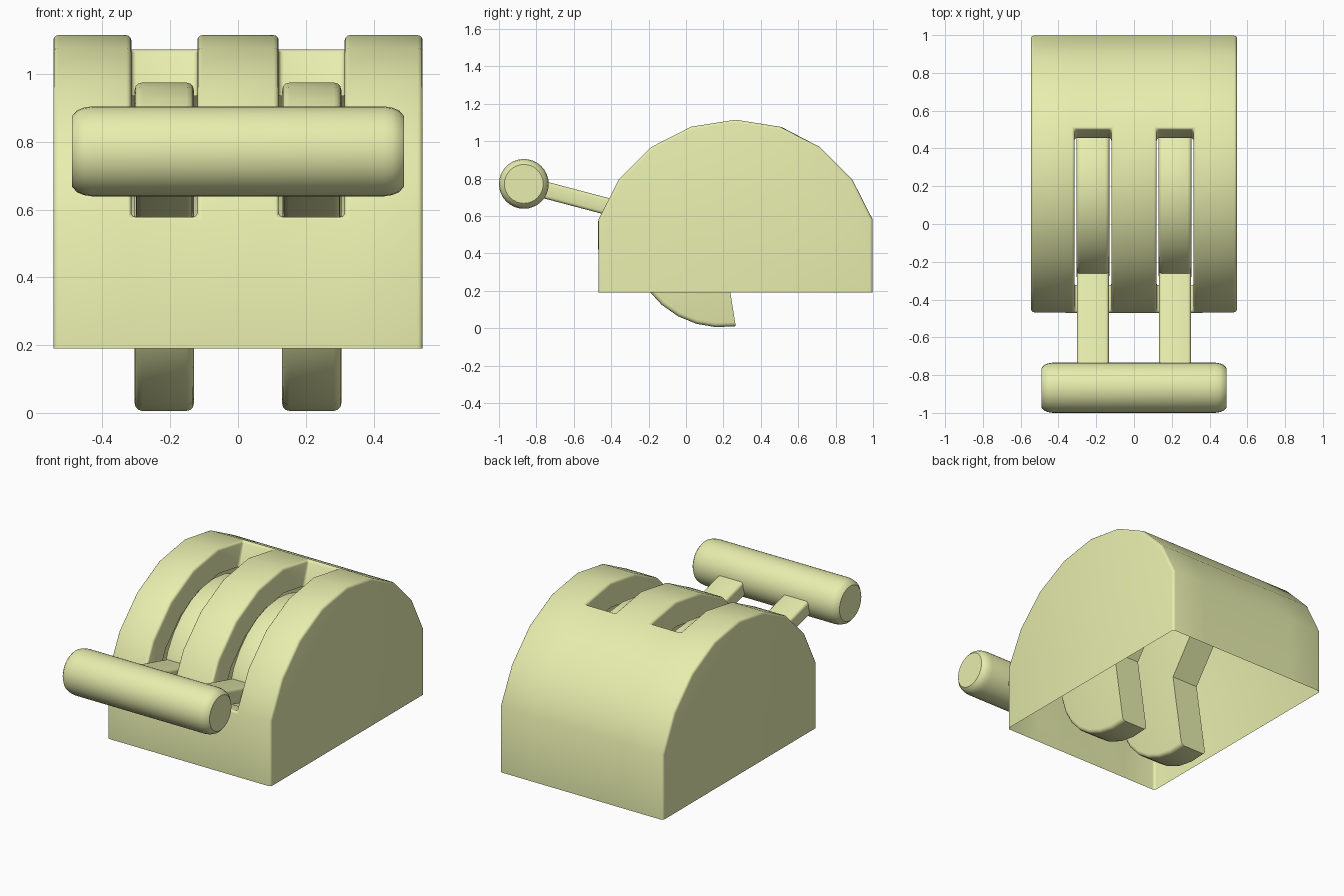
import bpy, bmesh
from math import sin, cos, radians
from mathutils import Matrix, Vector

if "Cube" in bpy.data.objects:
    bpy.data.objects.remove(bpy.data.objects["Cube"])

mat = bpy.data.materials.new("pale_yellow")
mat.diffuse_color = (0.80, 0.85, 0.42, 1)
mat.use_nodes = True
mat.node_tree.nodes["Principled BSDF"].inputs["Base Color"].default_value = mat.diffuse_color


def finish(name, bm, bevel=0.0, segments=3):
    bmesh.ops.recalc_face_normals(bm, faces=bm.faces[:])
    me = bpy.data.meshes.new(name)
    bm.to_mesh(me)
    bm.free()
    ob = bpy.data.objects.new(name, me)
    bpy.context.collection.objects.link(ob)
    me.materials.append(mat)
    bpy.ops.object.select_all(action='DESELECT')
    bpy.context.view_layer.objects.active = ob
    ob.select_set(True)
    if bevel:
        mod = ob.modifiers.new("edge_bevel", 'BEVEL')
        mod.width, mod.segments = bevel, segments
        mod.limit_method, mod.angle_limit = 'ANGLE', radians(50)
        bpy.ops.object.modifier_apply(modifier=mod.name)
    bpy.ops.object.shade_smooth_by_angle(angle=radians(32))
    return ob


# housing: open-bottomed shell with two slots that have inward lips
HY, HZ, HR = 0.265, 0.345, 0.77
angles = [162 - 18 * i for i in range(9)]
profile = [(HY + HR * cos(radians(a)), HZ + HR * sin(radians(a))) for a in angles]
profile = [(profile[0][0], 0.19)] + profile + [(profile[-1][0], 0.19)]
xs = [-0.545, -0.315, -0.12, 0.12, 0.315, 0.545]
bm = bmesh.new()
grid = [[bm.verts.new((x, y, z)) for y, z in profile] for x in xs]
for i in range(len(xs) - 1):
    for j in range(len(profile) - 1):
        if i in (1, 3) and 1 <= j <= 5:
            continue
        bm.faces.new((grid[i][j], grid[i + 1][j], grid[i + 1][j + 1], grid[i][j + 1]))
for col in (grid[0], grid[-1]):
    bm.faces.new(col)
rim = [e for e in bm.edges if e.is_boundary and
       min(v.co.z for v in e.verts) > 0.5]
lip = bmesh.ops.extrude_edge_only(bm, edges=rim)["geom"]
for v in (g for g in lip if isinstance(g, bmesh.types.BMVert)):
    inward = Vector((0, HY - v.co.y, HZ - v.co.z)).normalized()
    v.co += inward * 0.15
finish("housing", bm, 0.015)

# lever pivot and direction
PY, PZ, PR = 0.19, 0.49, 0.485
LEVER = 165.2


def sector_disc(name, x):
    bm = bmesh.new()
    n = 18
    pts = [(PY, PZ)]
    for i in range(n + 1):
        a = radians(53 + 226 * i / n)
        pts.append((PY + PR * cos(a), PZ + PR * sin(a)))
    sides = [[bm.verts.new((x + dx, y, z)) for y, z in pts] for dx in (-0.0875, 0.0875)]
    for s in sides:
        bm.faces.new(s)
    for k in range(len(pts)):
        m = (k + 1) % len(pts)
        bm.faces.new((sides[0][k], sides[0][m], sides[1][m], sides[1][k]))
    bmesh.ops.recalc_face_normals(bm, faces=bm.faces[:])
    arc = [bm.edges.get((s[k], s[k + 1])) for s in sides for k in range(1, n + 1)]
    bmesh.ops.bevel(bm, geom=arc, offset=0.022, segments=3, profile=0.5, affect='EDGES')
    return finish(name, bm)


def lever_arm(name, x):
    bm = bmesh.new()
    r0, r1 = 0.42, 1.06
    bmesh.ops.create_cube(bm, size=1)
    bmesh.ops.scale(bm, vec=(0.168, r1 - r0, 0.09), verts=bm.verts)
    bmesh.ops.translate(bm, vec=(0, (r0 + r1) / 2, 0), verts=bm.verts)
    long_edges = [e for e in bm.edges
                  if abs(e.verts[0].co.y - e.verts[1].co.y) > 0.1]
    bmesh.ops.bevel(bm, geom=long_edges, offset=0.016, segments=3, profile=0.5, affect='EDGES')
    bm.transform(Matrix.Translation((x, PY, PZ)) @ Matrix.Rotation(radians(LEVER), 4, 'X'))
    return finish(name, bm)


# two rotating discs with their arms
for side, x in (("left", -0.2175), ("right", 0.2175)):
    sector_disc("disc_" + side, x)
    lever_arm("arm_" + side, x)

# grip bar joining both arms
bm = bmesh.new()
half = [(0.43, 0.133), (0.455, 0.129), (0.475, 0.121), (0.49, 0.104)]
rings = [(-x, r) for x, r in reversed(half)] + half
N = 32
loops = [[bm.verts.new((x, -0.867 + r * cos(radians(360 * k / N)),
                        0.772 + r * sin(radians(360 * k / N)))) for k in range(N)]
         for x, r in rings]
for a, b in zip(loops, loops[1:]):
    for k in range(N):
        m = (k + 1) % N
        bm.faces.new((a[k], a[m], b[m], b[k]))
bm.faces.new(loops[0])
bm.faces.new(loops[-1])
finish("grip_bar", bm)
